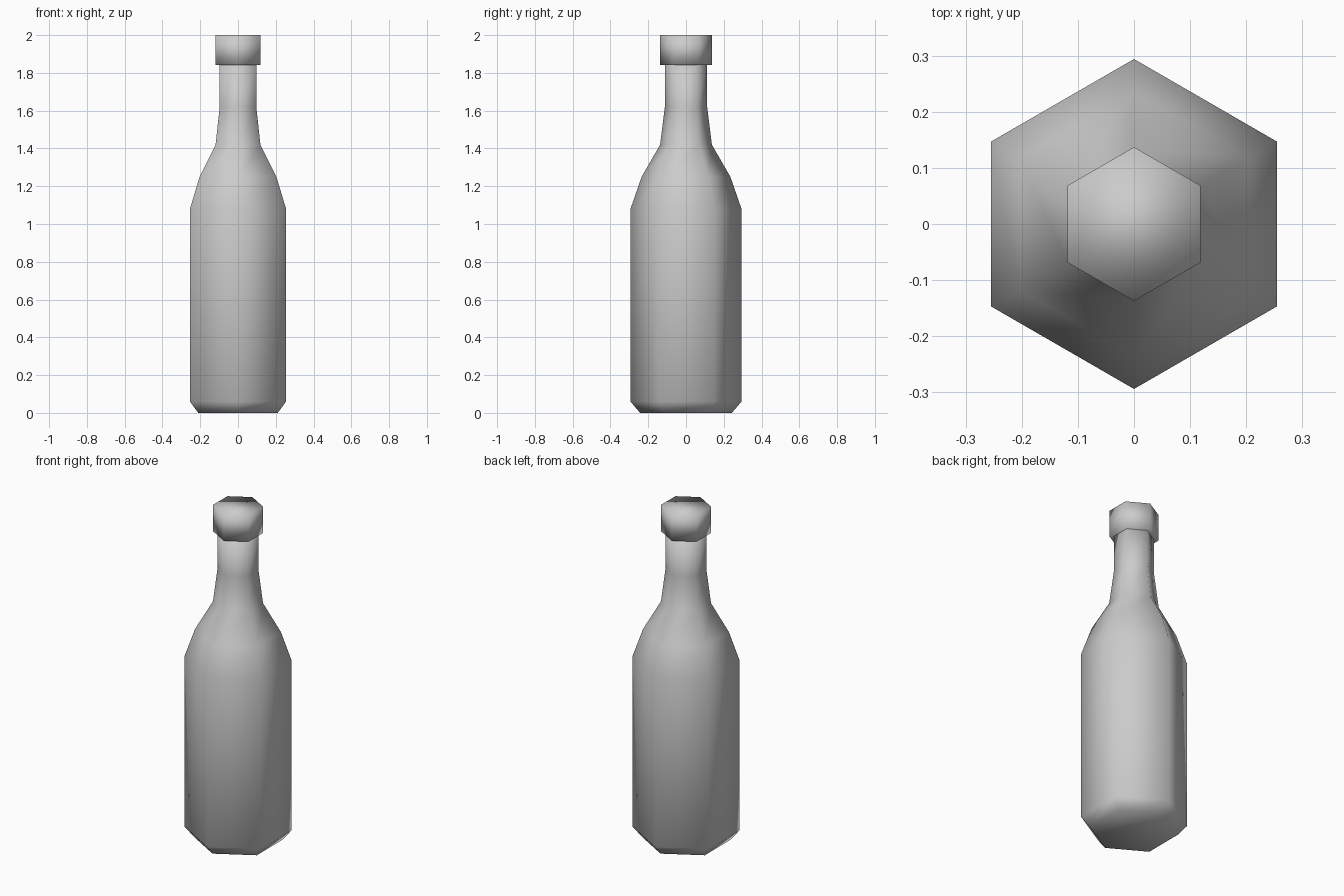
import bpy, bmesh
from math import sin, cos, pi

if "Cube" in bpy.data.objects:
    bpy.data.objects.remove(bpy.data.objects["Cube"])

SIDES = 6


def hex_lathe(name, profile):
    """Closed six-sided solid from (radius, height) pairs, corners on the y axis."""
    bm = bmesh.new()
    rings = []
    for r, z in profile:
        rings.append([bm.verts.new((r * cos(pi / 2 + i * 2 * pi / SIDES),
                                    r * sin(pi / 2 + i * 2 * pi / SIDES), z))
                      for i in range(SIDES)])
    for a, b in zip(rings, rings[1:]):
        for i in range(SIDES):
            j = (i + 1) % SIDES
            bm.faces.new((a[i], a[j], b[j], b[i]))
    bm.faces.new(rings[0][::-1])
    bm.faces.new(rings[-1])
    for f in bm.faces:
        f.smooth = True
    mesh = bpy.data.meshes.new(name)
    bm.to_mesh(mesh)
    bm.free()
    obj = bpy.data.objects.new(name, mesh)
    bpy.context.collection.objects.link(obj)
    return obj


# Body: chamfered base, straight wall, shoulder and neck
hex_lathe("bottle_body", [(0.243, 0), (0.294, 0.06), (0.294, 1.08), (0.235, 1.25),
                          (0.137, 1.42), (0.112, 1.62), (0.112, 1.845)])

# Cap: wider collar on top of the neck
hex_lathe("bottle_cap", [(0.137, 1.842), (0.137, 2.0)])
